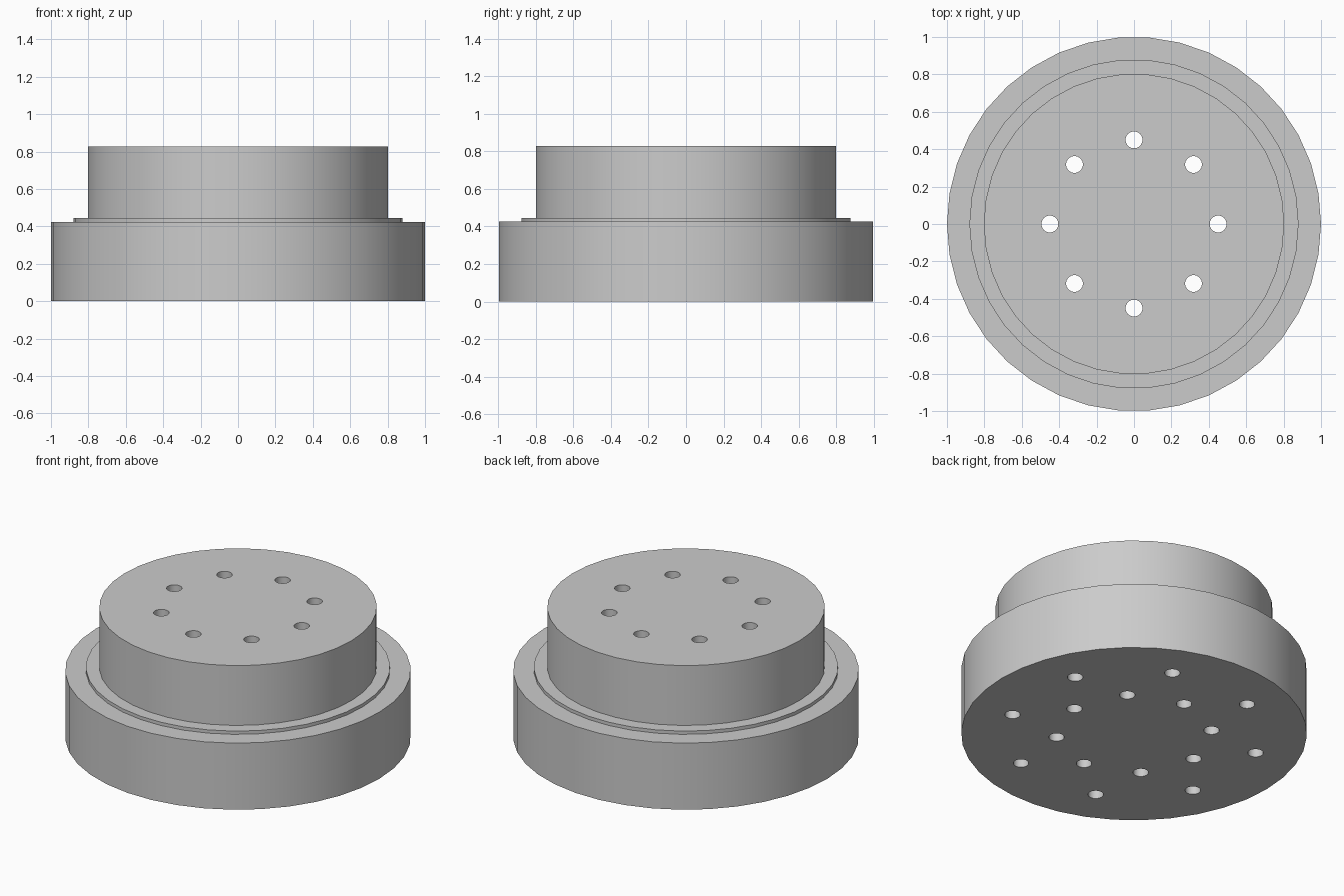
import bpy, bmesh, math
from mathutils import Matrix, Vector

cube = bpy.data.objects.get("Cube")
if cube:
    bpy.data.objects.remove(cube, do_unlink=True)

SIDES = 38
BASE_TOP, COLLAR_TOP, HUB_TOP = 0.425, 0.446, 0.828
HOLE_RADIUS = 0.045


def new_object(name, bm):
    bmesh.ops.recalc_face_normals(bm, faces=bm.faces)
    mesh = bpy.data.meshes.new(name)
    bm.to_mesh(mesh)
    bm.free()
    obj = bpy.data.objects.new(name, mesh)
    bpy.context.collection.objects.link(obj)
    return obj


def turned_solid(name, profile):
    """Stack rings of (radius, z) into a closed solid."""
    bm = bmesh.new()
    rings = []
    for r, z in profile:
        rings.append([bm.verts.new((r * math.cos(a), r * math.sin(a), z))
                      for a in (math.tau * i / SIDES for i in range(SIDES))])
    for low, high in zip(rings, rings[1:]):
        for i in range(SIDES):
            j = (i + 1) % SIDES
            bm.faces.new((low[i], low[j], high[j], high[i]))
    bm.faces.new(rings[0])
    bm.faces.new(rings[-1])
    return new_object(name, bm)


def hole_ring(name, radius, start_angle, top):
    """Eight upright pins that cut a bolt circle from below."""
    bm = bmesh.new()
    bottom = -0.1
    for i in range(8):
        a = start_angle + i * math.tau / 8
        centre = Vector((radius * math.cos(a), radius * math.sin(a), (top + bottom) / 2))
        bmesh.ops.create_cone(bm, cap_ends=True, segments=32, radius1=HOLE_RADIUS,
                              radius2=HOLE_RADIUS, depth=top - bottom,
                              matrix=Matrix.Translation(centre))
    cutter = new_object(name, bm)
    cutter.hide_render = True
    return cutter


# Base flange, thin collar and hub as one turned solid
body = turned_solid("stepped_flange", [
    (1.0, 0), (1.0, BASE_TOP),
    (0.88, BASE_TOP), (0.88, COLLAR_TOP),
    (0.803, COLLAR_TOP), (0.803, HUB_TOP)])

grey = bpy.data.materials.new("plain grey")
grey.use_nodes = True
colour = (0.6, 0.6, 0.6, 1)
grey.diffuse_color = colour
grey.node_tree.nodes["Principled BSDF"].inputs["Base Color"].default_value = colour
body.data.materials.append(grey)

# Inner holes pass right through, outer holes stop under the collar
cutters = [hole_ring("through_hole_cutter", 0.45, 0, HUB_TOP + 0.1),
           hole_ring("blind_hole_cutter", 0.737, math.pi / 8, BASE_TOP)]

bpy.ops.object.select_all(action="DESELECT")
bpy.context.view_layer.objects.active = body
body.select_set(True)
for cutter in cutters:
    cutter.data.materials.append(grey)
    mod = body.modifiers.new(cutter.name, "BOOLEAN")
    mod.operation = "DIFFERENCE"
    mod.solver = "EXACT"
    mod.object = cutter
    bpy.ops.object.modifier_apply(modifier=mod.name)
    bpy.data.objects.remove(cutter, do_unlink=True)

bpy.ops.object.shade_smooth_by_angle(angle=math.radians(30))
